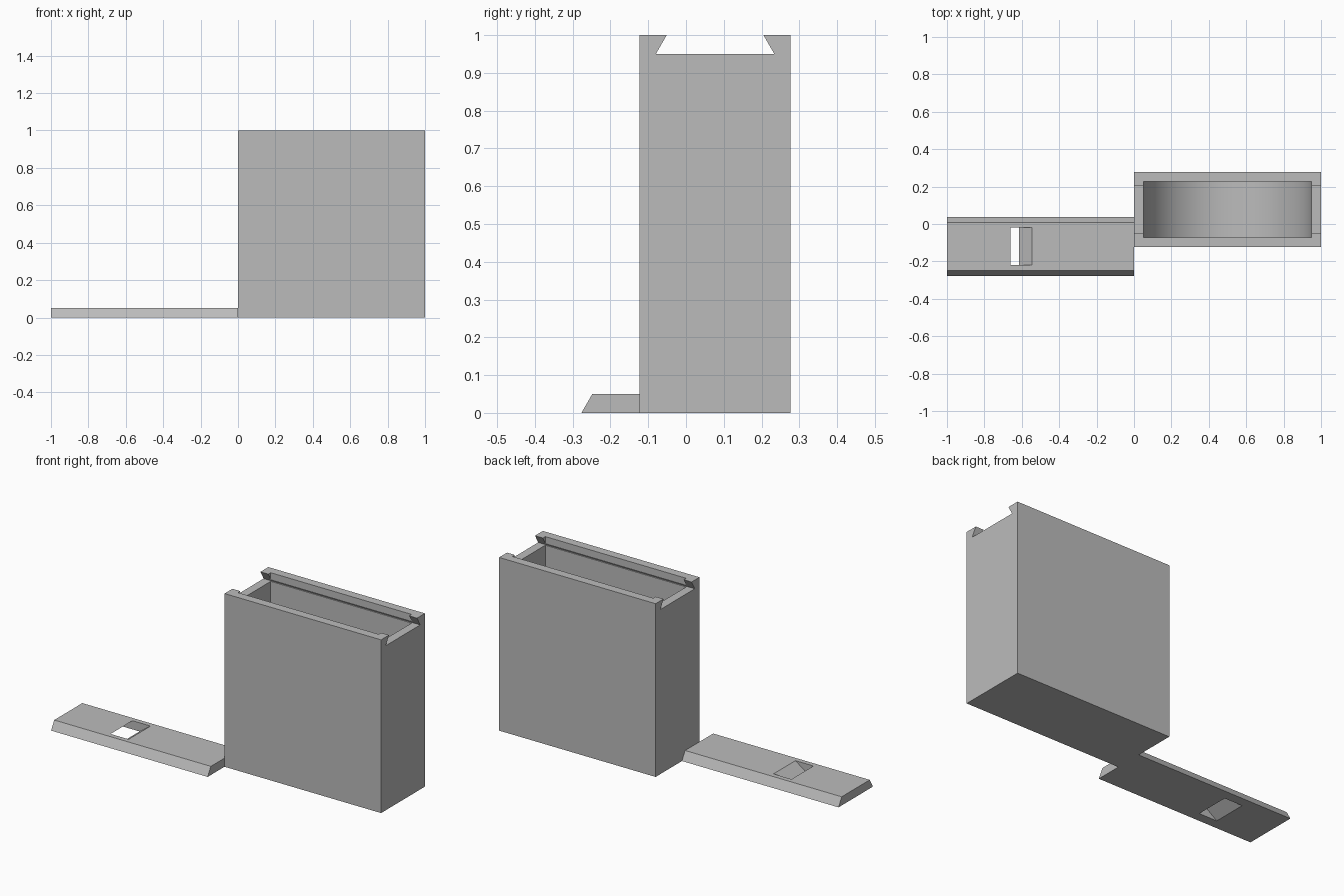
import bpy
import math
from mathutils import Vector

cube = bpy.data.objects.get("Cube")
if cube:
    bpy.data.objects.remove(cube, do_unlink=True)

# One grey plastic for everything
GREY = (0.5, 0.5, 0.5, 1)
mat = bpy.data.materials.new("grey plastic")
mat.use_nodes = True
mat.diffuse_color = GREY
mat.node_tree.nodes["Principled BSDF"].inputs["Base Color"].default_value = GREY


def prism(name, profile, axis, start, end):
    """Extrude a closed (u, z) profile along x or y."""
    def place(u, z, t):
        return Vector((t, u, z)) if axis == "x" else Vector((u, t, z))
    n = len(profile)
    verts = [place(u, z, t) for t in (start, end) for u, z in profile]
    faces = [list(range(n)), list(range(n, 2 * n))[::-1]]
    faces += [[i, i + n, (i + 1) % n + n, (i + 1) % n] for i in range(n)]
    mesh = bpy.data.meshes.new(name)
    mesh.from_pydata(verts, [], faces)
    obj = bpy.data.objects.new(name, mesh)
    bpy.context.collection.objects.link(obj)
    mesh.materials.append(mat)
    # consistent outward normals
    select(obj)
    bpy.ops.object.mode_set(mode="EDIT")
    bpy.ops.mesh.select_all(action="SELECT")
    bpy.ops.mesh.normals_make_consistent(inside=False)
    bpy.ops.object.mode_set(mode="OBJECT")
    return obj


def select(obj):
    bpy.ops.object.select_all(action="DESELECT")
    obj.select_set(True)
    bpy.context.view_layer.objects.active = obj


def cut(obj, cutter):
    """Subtract the cutter, then discard it."""
    mod = obj.modifiers.new("cut", "BOOLEAN")
    mod.operation = "DIFFERENCE"
    mod.solver = "EXACT"
    mod.object = cutter
    select(obj)
    bpy.ops.object.modifier_apply(modifier=mod.name)
    bpy.data.objects.remove(cutter, do_unlink=True)


def dovetail(centre, low, high):
    """Trapezoid, wide at the bottom, with sides leaning 30 degrees."""
    narrow = 0.128
    wide = narrow + (high - low) * math.tan(math.radians(30))
    return [(centre - wide, low), (centre + wide, low),
            (centre + narrow, high), (centre - narrow, high)]


BACK, FRONT = 0.277, -0.123
MID = (BACK + FRONT) / 2
WALL = 0.05

# Box body
box = prism("box", [(0, 0), (1, 0), (1, 1), (0, 1)], "y", FRONT, BACK)

# Round-bottomed cavity, open at the top
radius = 0.5 - WALL
arc = [math.pi * (1 + i / 48) for i in range(49)]
cavity = [(0.5 + radius * math.cos(a), 0.5 + radius * math.sin(a)) for a in arc]
cavity += [(1 - WALL, 1.1), (WALL, 1.1)]
cut(box, prism("cavity_cutter", cavity, "y", FRONT + WALL, BACK - WALL))

# Dovetail track along the rim
track = dovetail(MID, 1 - WALL, 1)
slope = (track[1][0] - track[2][0]) / WALL
track[2] = (track[2][0] - slope * 0.02, 1.02)
track[3] = (track[3][0] + slope * 0.02, 1.02)
cut(box, prism("track_cutter", track, "x", -0.1, 1.1))
select(box)
bpy.ops.object.shade_smooth_by_angle(angle=math.radians(30))

# Sliding lid lying beside the box
LID_MID = -0.12
lid = prism("lid", dovetail(LID_MID, 0, WALL), "x", -1, 0)

# Slanted finger slot through the lid
RUN, WIDTH, LEFT = 1.4, 0.115, -0.66


def slot_x(z):
    return LEFT + (z - WALL) * RUN


low, high = -0.02, WALL + 0.02
slot = [(slot_x(low), low), (slot_x(low) + WIDTH, low),
        (slot_x(high) + WIDTH, high), (slot_x(high), high)]
cut(lid, prism("slot_cutter", slot, "y", LID_MID - 0.1, LID_MID + 0.1))
